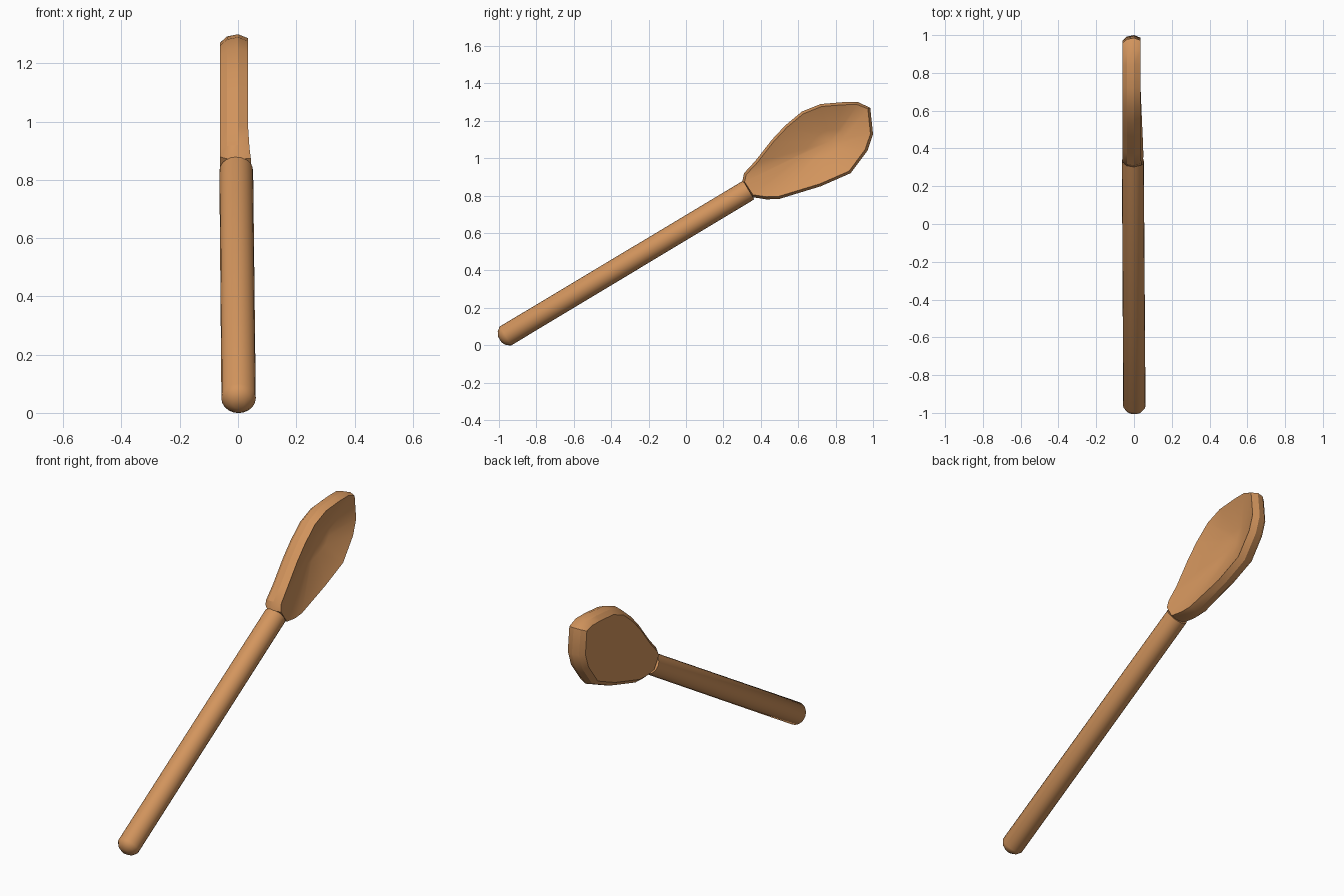
import bpy, bmesh, math
from mathutils import Vector, Matrix

if "Cube" in bpy.data.objects:
    bpy.data.objects.remove(bpy.data.objects["Cube"])

wood = bpy.data.materials.new("tan wood")
wood.diffuse_color = (0.65, 0.30, 0.11, 1)
wood.use_nodes = True
wood.node_tree.nodes["Principled BSDF"].inputs["Base Color"].default_value = wood.diffuse_color


def finish(bm, name, angle):
    bmesh.ops.recalc_face_normals(bm, faces=bm.faces)
    me = bpy.data.meshes.new(name)
    bm.to_mesh(me)
    bm.free()
    ob = bpy.data.objects.new(name, me)
    bpy.context.collection.objects.link(ob)
    me.materials.append(wood)
    bpy.ops.object.select_all(action='DESELECT')
    ob.select_set(True)
    bpy.context.view_layer.objects.active = ob
    bpy.ops.object.shade_smooth_by_angle(angle=math.radians(angle))


def bridge(bm, a, b):
    n = len(a)
    for i in range(n):
        bm.faces.new((a[i], a[(i + 1) % n], b[(i + 1) % n], b[i]))


# Handle: round stick with a domed lower end
bm = bmesh.new()
start, end = Vector((0.002, -0.965, 0.05)), Vector((-0.006, 0.335, 0.83))
axis = end - start
length = axis.length
frame = Matrix.Translation(start) @ axis.to_track_quat('Z', 'Y').to_matrix().to_4x4()
rings = []
for d, r in [(-0.036, 0.02), (-0.022, 0.044), (0, 0.059), (length, 0.058)]:
    rings.append([bm.verts.new(frame @ Vector((r * math.cos(t), r * math.sin(t), d)))
                  for t in [2 * math.pi * i / 20 for i in range(20)]])
for a, b in zip(rings, rings[1:]):
    bridge(bm, a, b)
bm.faces.new(rings[0])
bm.faces.new(rings[-1])
finish(bm, "handle", 35)

# Bowl: rounded slab outline in the y-z plane, hollowed on the +x side
outline = [Vector(p) for p in [
    (0.30, 0.87), (0.31, 0.92), (0.37, 0.985), (0.46, 1.10), (0.53, 1.175),
    (0.62, 1.25), (0.72, 1.29), (0.84, 1.30), (0.92, 1.30), (0.985, 1.27),
    (1.0, 1.13), (0.97, 1.04), (0.88, 0.92), (0.72, 0.85), (0.50, 0.783),
    (0.43, 0.78), (0.35, 0.793)]]
n = len(outline)


def inset(d):
    pts = []
    for i, p in enumerate(outline):
        t = (outline[(i + 1) % n] - outline[i - 1]).normalized()
        pts.append(p + Vector((t.y, -t.x)) * d)
    return pts


bm = bmesh.new()
rings = [[bm.verts.new((x, p.x, p.y)) for p in inset(d)]
         for x, d in [(-0.062, 0.03), (-0.038, 0.008), (0.0, 0.0)]]
rim = inset(0.014)
rings.append([bm.verts.new((0.035 + 0.3 * max(0, 0.7 - p.x) * max(0, 0.95 - p.y),
                            p.x, p.y)) for p in rim])
# hollow floor
centre = Vector((0.77, 1.09))
for x, s in [(-0.026, 0.32)]:
    rings.append([bm.verts.new((x, q.x, q.y))
                  for q in [centre + (p - centre) * s for p in rim]])
for a, b in zip(rings, rings[1:]):
    bridge(bm, a, b)
bm.faces.new(rings[0])
mid = bm.verts.new((-0.036, centre.x, centre.y))
for i in range(n):
    bm.faces.new((rings[-1][i], rings[-1][(i + 1) % n], mid))
finish(bm, "spoon_bowl", 30)
